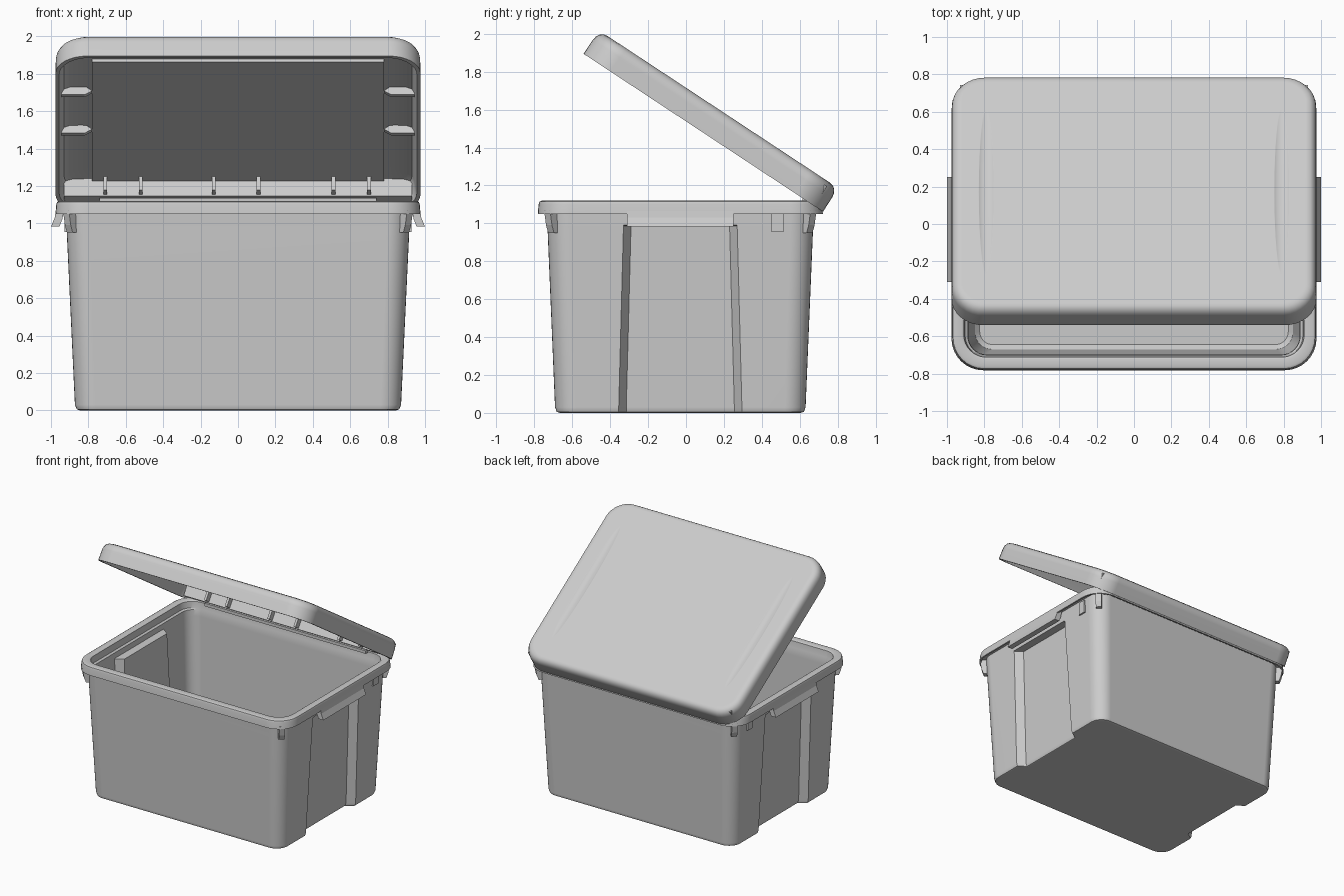
import bpy, bmesh, math
from mathutils import Matrix, Vector

cube = bpy.data.objects.get("Cube")
if cube:
    bpy.data.objects.remove(cube, do_unlink=True)

plastic = bpy.data.materials.new("light grey plastic")
plastic.use_nodes = True
plastic.diffuse_color = (0.6, 0.6, 0.6, 1)
plastic.node_tree.nodes["Principled BSDF"].inputs["Base Color"].default_value = (0.6, 0.6, 0.6, 1)

CY = -0.03  # centre of the tub in y
LID = Matrix.Translation((0, 0.091, 1.478)) @ Matrix.Rotation(math.radians(-33.4), 4, 'X')


def make(name, bm, matrix=Matrix()):
    """Turn a bmesh into a finished object."""
    bmesh.ops.recalc_face_normals(bm, faces=bm.faces)
    mesh = bpy.data.meshes.new(name)
    bm.to_mesh(mesh)
    bm.free()
    mesh.materials.append(plastic)
    ob = bpy.data.objects.new(name, mesh)
    ob.matrix_world = matrix
    bpy.context.collection.objects.link(ob)
    return ob


def smooth(ob, angle=40):
    bpy.ops.object.select_all(action='DESELECT')
    ob.select_set(True)
    bpy.context.view_layer.objects.active = ob
    bpy.ops.object.shade_smooth_by_angle(angle=math.radians(angle))
    ob.modifiers.new("weighted normals", 'WEIGHTED_NORMAL').keep_sharp = True


def section(hx, hy, r, z, depth=None, w=0.28, cy=0.0):
    """Rounded rectangle, with an optional notch in both short sides."""
    pts = []
    for k, (sx, sy) in enumerate([(1, 1), (-1, 1), (-1, -1), (1, -1)]):
        for i in range(9):
            a = (k + i / 8) * math.pi / 2
            pts.append((sx * (hx - r) + r * math.cos(a),
                        sy * (hy - r) + r * math.sin(a) + cy, z))
        if depth is not None and k in (1, 3):
            notch = [(hx, -w - 0.04), (hx - depth, -w), (hx - depth, w), (hx, w + 0.04)]
            s = 1 if k == 3 else -1
            pts += [(s * x, s * y + cy, z) for x, y in notch]
    return pts


def loft(sections):
    bm = bmesh.new()
    rings = [[bm.verts.new(p) for p in s] for s in sections]
    n = len(rings[0])
    for a, b in zip(rings, rings[1:]):
        for i in range(n):
            j = (i + 1) % n
            bm.faces.new((a[i], a[j], b[j], b[i]))
    bm.faces.new(rings[0])
    bm.faces.new(rings[-1])
    return bm


def box(name, lo, hi, matrix=Matrix()):
    bm = bmesh.new()
    bmesh.ops.create_cube(bm, size=1)
    for v in bm.verts:
        v.co = Vector([(a + b) / 2 + c * (b - a) for a, b, c in zip(lo, hi, v.co)])
    return make(name, bm, matrix)


def prism(name, profile, y0, y1, side=1, matrix=Matrix()):
    """Extrude an (x, z) profile along y; side -1 mirrors it in x."""
    bm = bmesh.new()
    face = bm.faces.new([bm.verts.new((side * x, y0, z)) for x, z in profile])
    ext = bmesh.ops.extrude_face_region(bm, geom=[face])["geom"]
    bmesh.ops.translate(bm, vec=(0, y1 - y0, 0),
                        verts=[g for g in ext if isinstance(g, bmesh.types.BMVert)])
    return make(name, bm, matrix)


# Tub: outer wall, folded rim and inner wall; (half x, half y, radius, z, notch depth, notch half width)
tub_rings = [
    (0.845, 0.635, 0.09, 0.000, 0.055, 0.285),
    (0.862, 0.652, 0.10, 0.006, 0.060, 0.285),
    (0.872, 0.661, 0.11, 0.030, 0.060, 0.285),
    (0.917, 0.701, 0.12, 0.985, 0.060, 0.260),
    (0.917, 0.701, 0.12, 0.990, 0.0, 0.260),
    (0.920, 0.705, 0.12, 1.075, 0.0, 0.260),
    (0.955, 0.732, 0.15, 1.075, 0.0, 0.260),
    (0.963, 0.740, 0.16, 1.050, 0.0, 0.260),
    (0.976, 0.752, 0.17, 1.050, 0.0, 0.260),
    (0.972, 0.748, 0.17, 1.100, 0.0, 0.260),
    (0.967, 0.743, 0.165, 1.114, 0.0, 0.260),
    (0.955, 0.731, 0.155, 1.120, 0.0, 0.260),
    (0.920, 0.692, 0.13, 1.120, 0.0, 0.280),
    (0.910, 0.682, 0.12, 1.112, 0.0, 0.280),
    (0.903, 0.677, 0.11, 1.060, 0.0, 0.280),
    (0.888, 0.670, 0.10, 1.050, 0.0, 0.280),
    (0.886, 0.668, 0.10, 1.005, 0.0, 0.280),
    (0.886, 0.668, 0.10, 1.000, 0.06, 0.280),
    (0.850, 0.640, 0.09, 0.050, 0.06, 0.305),
    (0.825, 0.615, 0.07, 0.025, 0.06, 0.305),
]
smooth(make("tub", loft([section(*r, cy=CY) for r in tub_rings])))

# Flared grips under the rim, over the side recesses
grip = [(0.93, 1.07), (0.974, 1.07), (0.98, 1.03), (1.0, 0.982), (0.955, 0.982), (0.94, 1.02)]
for side, label in ((1, "left"), (-1, "right")):
    prism(label + "_grip", grip, -0.31, 0.25, side)
    # Small moulded stop near the back
    box(label + "_stop", (side * 0.92 - 0.008, 0.45, 0.955), (side * 0.92 + 0.008, 0.515, 1.06))
    # Corner ribs below the rim
    for sy, end in ((-1, "front"), (1, "back")):
        place = Matrix.Translation((side * 0.885, CY + sy * 0.668, 0)) @ \
            Matrix.Rotation(math.atan2(sy, side), 4, 'Z')
        rib = [(-0.02, 1.07), (0.05, 1.07), (0.035, 0.99), (0.02, 0.95), (-0.02, 0.95)]
        prism(f"{label}_{end}_corner_rib", rib, -0.022, 0.022, 1, place)

# Lid: a shallow hollow tray, tilted open
lid_rings = [
    (0.800, 0.580, 0.08, 0.125),
    (0.900, 0.680, 0.12, 0.120),
    (0.930, 0.712, 0.14, 0.108),
    (0.942, 0.724, 0.15, 0.085),
    (0.956, 0.738, 0.16, 0.000),
    (0.976, 0.757, 0.17, 0.000),
    (0.974, 0.756, 0.17, 0.090),
    (0.970, 0.752, 0.17, 0.112),
    (0.960, 0.742, 0.16, 0.130),
    (0.944, 0.726, 0.15, 0.143),
    (0.920, 0.702, 0.13, 0.148),
]
lid = make("lid", loft([section(*r) for r in lid_rings]), LID)

# Shallow grooves pressed into the lid top near both ends
for side in (-1, 1):
    bm = bmesh.new()
    bmesh.ops.create_uvsphere(bm, u_segments=32, v_segments=24, radius=1)
    bmesh.ops.scale(bm, vec=(0.055, 0.72, 0.03), verts=bm.verts)
    bmesh.ops.translate(bm, vec=(side * 0.79, 0, 0.168), verts=bm.verts)
    cutter = make("groove_cutter", bm, LID)
    cutter.hide_render = True
    mod = lid.modifiers.new("groove", 'BOOLEAN')
    mod.operation, mod.solver, mod.object = 'DIFFERENCE', 'EXACT', cutter
    bpy.context.view_layer.objects.active = lid
    bpy.ops.object.modifier_apply(modifier="groove")
    bpy.data.objects.remove(cutter, do_unlink=True)
smooth(lid)

# Underside of the lid: centre panel, hinge ledge, hinge ribs and end tabs
box("lid_inner_panel", (-0.78, -0.54, 0.106), (0.78, 0.64, 0.13), LID)
box("lid_hinge_ledge", (-0.93, 0.62, 0.012), (0.93, 0.70, 0.122), LID)
for i, x in enumerate((-0.71, -0.52, -0.13, 0.11, 0.51, 0.70)):
    box(f"hinge_rib_{i + 1}", (x - 0.01, 0.575, 0.02), (x + 0.01, 0.63, 0.11), LID)
tab = [(0.78, 0.097), (0.81, 0.122), (0.95, 0.124), (0.95, 0.072), (0.82, 0.072)]
for side, label in ((1, "left"), (-1, "right")):
    for y, end in ((-0.26, "front"), (0.113, "back")):
        prism(f"{label}_{end}_lid_tab", tab, y - 0.012, y + 0.012, side, LID)

# Hinge bar on the back of the rim
box("hinge_bar", (-0.74, 0.615, 1.11), (0.74, 0.645, 1.135))
